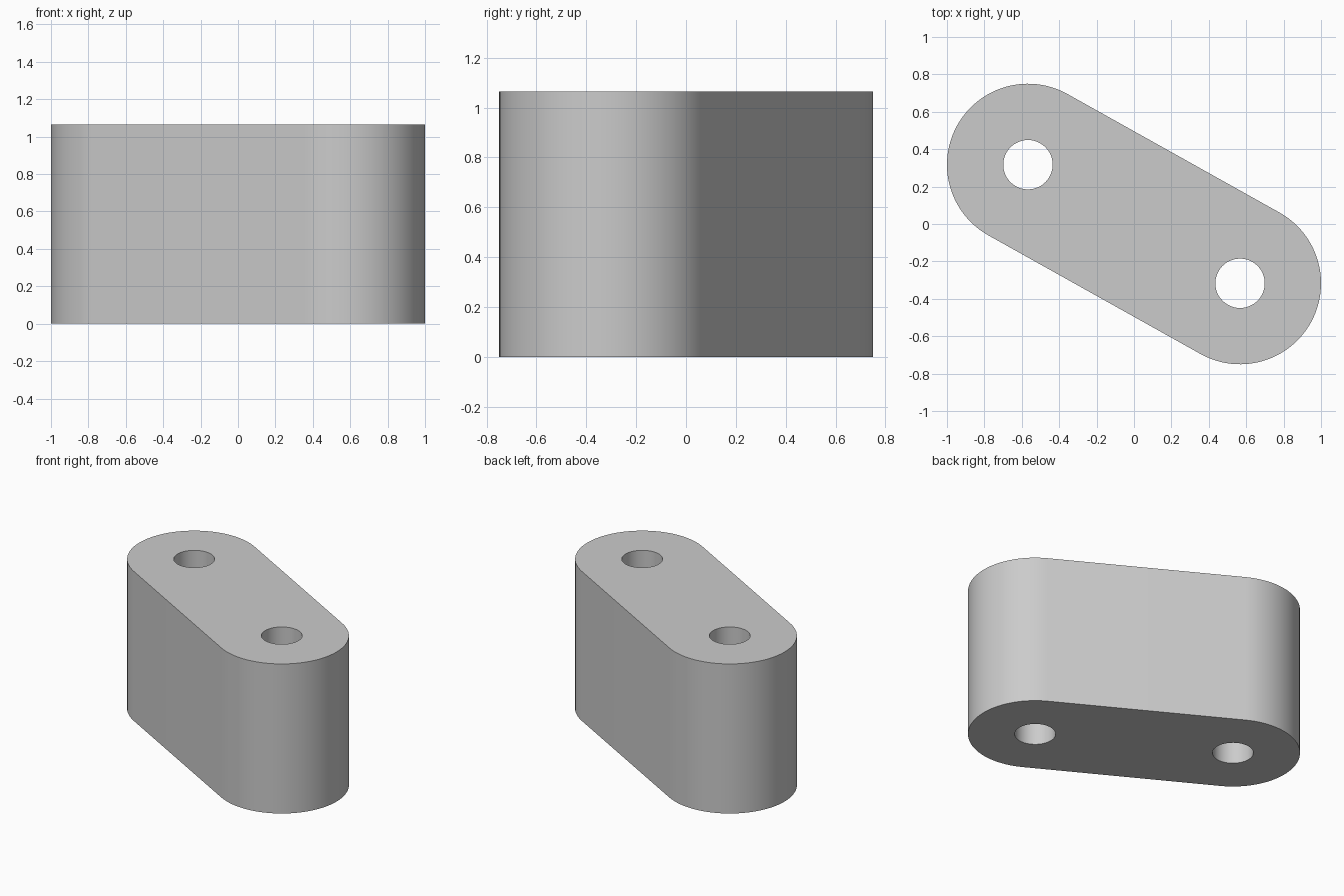
import bpy
import bmesh
from math import atan2, cos, sin, pi, radians
from mathutils import Vector

cube = bpy.data.objects.get("Cube")
if cube:
    bpy.data.objects.remove(cube, do_unlink=True)

HEIGHT = 1.065
END_RADIUS = 0.433
HOLE_RADIUS = 0.132
PIVOT = Vector((0.567, -0.317))
SEGMENTS = 48

# Plain grey finish
grey = bpy.data.materials.new("plain grey")
grey.use_nodes = True
colour = (0.6, 0.6, 0.6, 1)
grey.diffuse_color = colour
grey.node_tree.nodes["Principled BSDF"].inputs["Base Color"].default_value = colour


def arc(centre, radius, start, sweep, steps):
    angles = [start + sweep * i / steps for i in range(steps + 1)]
    return [(centre.x + radius * cos(a), centre.y + radius * sin(a)) for a in angles]


def prism(name, outline, bottom, top):
    bm = bmesh.new()
    base = bm.faces.new([bm.verts.new((x, y, bottom)) for x, y in outline])
    result = bmesh.ops.extrude_face_region(bm, geom=[base], use_keep_orig=True)
    raised = [v for v in result["geom"] if isinstance(v, bmesh.types.BMVert)]
    bmesh.ops.translate(bm, verts=raised, vec=(0, 0, top - bottom))
    bmesh.ops.recalc_face_normals(bm, faces=bm.faces)
    mesh = bpy.data.meshes.new(name)
    bm.to_mesh(mesh)
    bm.free()
    mesh.materials.append(grey)
    obj = bpy.data.objects.new(name, mesh)
    bpy.context.collection.objects.link(obj)
    return obj


# Link body: two half-round ends joined by straight tangent sides
tilt = atan2(PIVOT.y, PIVOT.x)
outline = (arc(PIVOT, END_RADIUS, tilt - pi / 2, pi, SEGMENTS)
           + arc(-PIVOT, END_RADIUS, tilt + pi / 2, pi, SEGMENTS))
body = prism("link_body", outline, 0, HEIGHT)

# Through holes at both pivots
cutters = []
for side, centre in (("left", PIVOT), ("right", -PIVOT)):
    circle = arc(centre, HOLE_RADIUS, 0, 2 * pi, SEGMENTS)[:-1]
    cutter = prism(side + "_hole_cutter", circle, -0.2, HEIGHT + 0.2)
    cutter.hide_render = True
    cut = body.modifiers.new(side + "_hole", 'BOOLEAN')
    cut.operation = 'DIFFERENCE'
    cut.solver = 'EXACT'
    cut.object = cutter
    cutters.append(cutter)

# Apply the cuts and smooth the round walls
bpy.ops.object.select_all(action='DESELECT')
body.select_set(True)
bpy.context.view_layer.objects.active = body
for name in [m.name for m in body.modifiers]:
    bpy.ops.object.modifier_apply(modifier=name)
for cutter in cutters:
    bpy.data.objects.remove(cutter, do_unlink=True)
bpy.ops.object.shade_smooth_by_angle(angle=radians(30))
